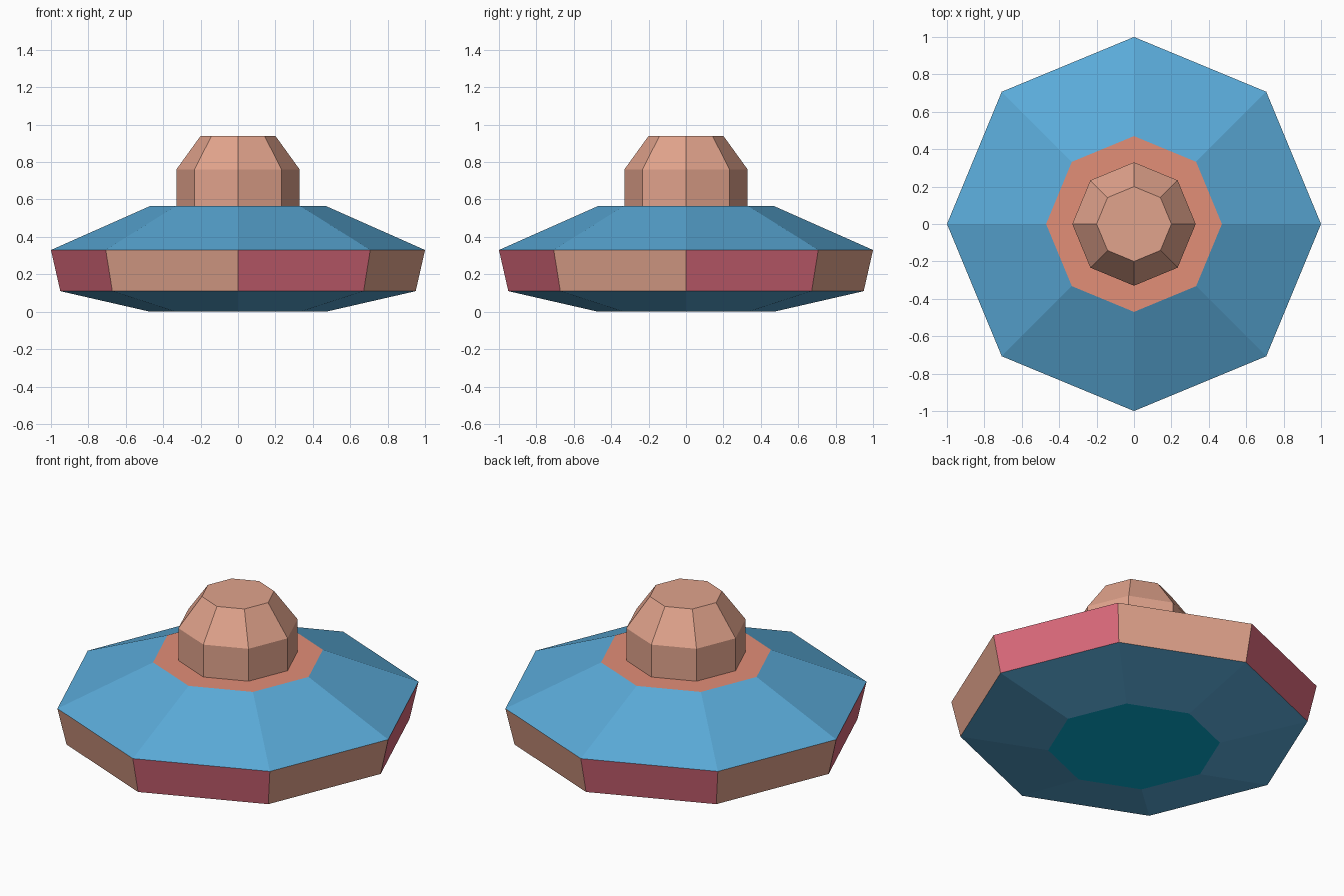
import bpy, bmesh, math

if "Cube" in bpy.data.objects:
    bpy.data.objects.remove(bpy.data.objects["Cube"])

SIDES = 8


def material(name, rgb):
    def lin(c):
        c /= 255
        return c / 12.92 if c <= 0.04045 else ((c + 0.055) / 1.055) ** 2.4
    m = bpy.data.materials.new(name)
    m.diffuse_color = (*[lin(c) for c in rgb], 1)
    m.use_nodes = True
    m.node_tree.nodes["Principled BSDF"].inputs["Base Color"].default_value = m.diffuse_color
    return m


blue = material("sky blue", (90, 170, 216))
tan = material("peach tan", (225, 163, 140))
red = material("rose red", (220, 106, 124))
salmon = material("salmon", (226, 142, 119))
teal = material("teal", (9, 172, 207))


def turned(name, profile, mats, paint, cap_bottom, cap_top):
    """Eight-sided turned part; paint(ring, side) gives a material index,
    caps take a material index or None for open."""
    bm = bmesh.new()
    rings = []
    for r, z in profile:
        rings.append([bm.verts.new((r * math.cos(k * math.tau / SIDES),
                                    r * math.sin(k * math.tau / SIDES), z))
                      for k in range(SIDES)])
    for i in range(len(rings) - 1):
        a, b = rings[i], rings[i + 1]
        for k in range(SIDES):
            n = (k + 1) % SIDES
            f = bm.faces.new((a[k], a[n], b[n], b[k]))
            f.material_index = paint(i, k)
    if cap_bottom is not None:
        bm.faces.new(rings[0][::-1]).material_index = cap_bottom
    if cap_top is not None:
        bm.faces.new(rings[-1]).material_index = cap_top
    me = bpy.data.meshes.new(name)
    bm.to_mesh(me)
    bm.free()
    for m in mats:
        me.materials.append(m)
    ob = bpy.data.objects.new(name, me)
    bpy.context.collection.objects.link(ob)
    return ob


# Saucer hull: blue slopes, band of alternating rim panels, painted deck and base
turned("saucer_hull",
       [(0.47, 0.0), (0.95, 0.11), (1.0, 0.33), (0.47, 0.565)],
       [blue, red, tan, salmon, teal],
       lambda ring, side: (1 + side % 2) if ring == 1 else 0,
       4, 3)

# Cabin dome on the deck
turned("cabin_dome",
       [(0.33, 0.565), (0.33, 0.76), (0.20, 0.94)],
       [tan], lambda ring, side: 0, None, 0)
